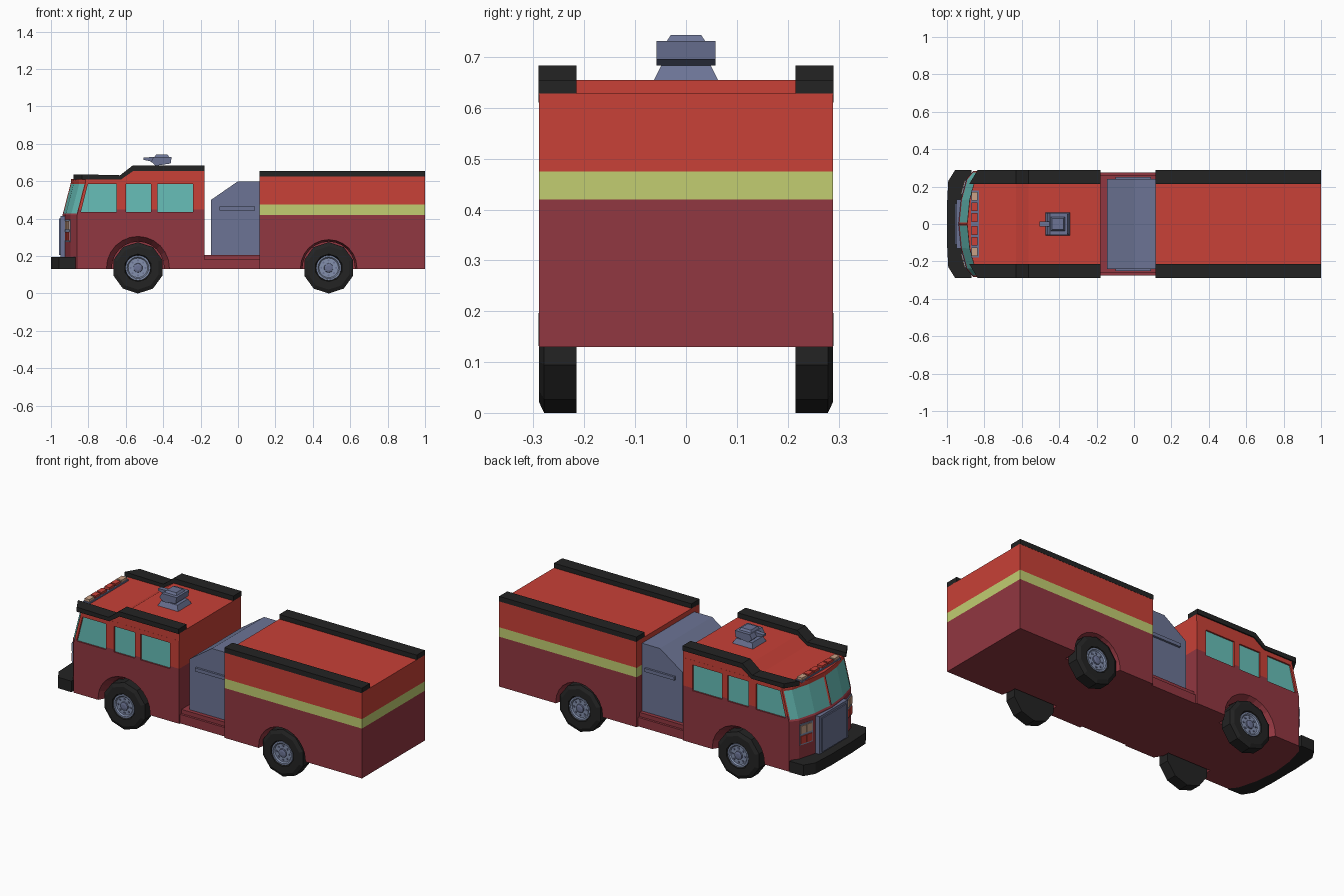
import bpy, bmesh, math
from mathutils import Vector

if "Cube" in bpy.data.objects:
    bpy.data.objects.remove(bpy.data.objects["Cube"])


def material(name, rgb):
    m = bpy.data.materials.new(name)
    m.diffuse_color = (*rgb, 1)
    m.use_nodes = True
    m.node_tree.nodes["Principled BSDF"].inputs["Base Color"].default_value = m.diffuse_color
    return m


RED = material("bright_red", (0.58, 0.052, 0.038))
DARK = material("dark_red", (0.285, 0.038, 0.052))
LIME = material("lime_stripe", (0.54, 0.61, 0.165))
GREY = material("blue_grey", (0.15, 0.175, 0.30))
STEEL = material("light_steel", (0.23, 0.28, 0.42))
BLACK = material("black_trim", (0.017, 0.017, 0.017))
GLASS = material("teal_glass", (0.135, 0.52, 0.48))
AMBER = material("pale_amber", (0.60, 0.36, 0.24))


def loft(name, rings, mat=None):
    """Skin a closed solid through matching rings of points."""
    bm = bmesh.new()
    rows = [[bm.verts.new(p) for p in ring] for ring in rings]
    n = len(rows[0])
    for a, b in zip(rows, rows[1:]):
        for i in range(n):
            bm.faces.new((a[i], a[(i + 1) % n], b[(i + 1) % n], b[i]))
    bm.faces.new(rows[0])
    bm.faces.new(rows[-1])
    bmesh.ops.recalc_face_normals(bm, faces=bm.faces)
    me = bpy.data.meshes.new(name)
    bm.to_mesh(me)
    bm.free()
    ob = bpy.data.objects.new(name, me)
    bpy.context.collection.objects.link(ob)
    if mat:
        me.materials.append(mat)
    return ob


def extrude(name, pts, axis, a, b, mat=None):
    """Extrude a 2D profile along an axis from a to b."""
    place = {"x": lambda p, t: (t, p[0], p[1]),
             "y": lambda p, t: (p[0], t, p[1]),
             "z": lambda p, t: (p[0], p[1], t)}[axis]
    return loft(name, [[place(p, t) for p in pts] for t in (a, b)], mat)


def rect(x0, x1, y0, y1):
    return [(x0, y0), (x1, y0), (x1, y1), (x0, y1)]


def box(name, x0, x1, y0, y1, z0, z1, mat):
    return extrude(name, rect(x0, x1, y0, y1), "z", z0, z1, mat)


def lathe(name, cx, cz, prof, n, mat=None):
    """Rings around a y axis; prof is (radius, y)."""
    ang = [math.pi / 2 + 2 * math.pi * i / n for i in range(n)]
    return loft(name, [[(cx + r * math.cos(a), y, cz + r * math.sin(a)) for a in ang]
                       for r, y in prof], mat)


def cut(ob, cutters):
    for c in cutters:
        m = ob.modifiers.new("cut", "BOOLEAN")
        m.object, m.operation, m.solver = c, "DIFFERENCE", "EXACT"
    bpy.context.view_layer.update()
    me = bpy.data.meshes.new_from_object(ob.evaluated_get(bpy.context.evaluated_depsgraph_get()))
    ob.modifiers.clear()
    ob.data = me
    for c in cutters:
        bpy.data.objects.remove(c)
    me.materials.clear()


def arch(x, r, s):
    return lathe("arch_cutter", x, 0.137,
                 [(r + 0.006, s * 0.30), (0.14, s * 0.235), (0.14, s * 0.2)], 24)


FRONT_X, REAR_X, WZ = -0.535, 0.485, 0.137

# Cab: faceted nose, leaning back from the windshield base upward
half = [(-0.86, 0.283), (-0.895, 0.24), (-0.925, 0.13)]
nose = half + [(-0.938, 0)] + [(x, -y) for x, y in reversed(half)]
levels = [(0.13, 0), (0.42, 0), (0.45, 0.0077), (0.595, 0.045), (0.612, 0.046)]
cab = loft("cab", [[(x + d, y, z) for x, y in nose] + [(-0.18, -0.283, z), (-0.18, 0.283, z)]
                   for z, d in levels])
windows = [[(-0.84, 0.435), (-0.65, 0.435), (-0.65, 0.585), (-0.803, 0.585)],
           rect(-0.60, -0.465, 0.435, 0.585), rect(-0.43, -0.24, 0.435, 0.585)]
cutters = []
for s in (1, -1):
    cutters.append(arch(FRONT_X, 0.172, s))
    cutters += [extrude("window_cutter", w, "y", s * 0.274, s * 0.30) for w in windows]
cut(cab, cutters)

# Cab colours by height; window floors and the inset two-piece windshield are glass
for m in (DARK, RED, GLASS):
    cab.data.materials.append(m)
bm = bmesh.new()
bm.from_mesh(cab.data)
for f in bm.faces:
    c = f.calc_center_median()
    f.material_index = 0 if c.z < 0.45 else 1
    if c.z > 0.43 and abs(f.normal.y) > 0.9 and abs(c.y) < 0.28 and c.x > -0.85:
        f.material_index = 2
for s in (1, -1):
    pane = []
    for f in bm.faces:
        c = f.calc_center_median()
        if f.normal.x < -0.2 and 0.42 < c.z < 0.595 and c.y * s > 0:
            pane.append(f)
    bmesh.ops.inset_region(bm, faces=pane, thickness=0.009, depth=-0.003, use_even_offset=True)
    for f in pane:
        f.material_index = 2
bm.to_mesh(cab.data)
bm.free()

# Raised rear roof and stepped roof rails
extrude("cab_roof", [(-0.63, 0.60), (-0.63, 0.612), (-0.565, 0.655), (-0.18, 0.655),
                     (-0.18, 0.60)], "y", -0.2825, 0.2825, RED)
rail = [(-0.88, 0.637), (-0.63, 0.632), (-0.565, 0.683), (-0.18, 0.683),
        (-0.18, 0.655), (-0.56, 0.655), (-0.625, 0.61), (-0.88, 0.61)]
for s in (1, -1):
    r = extrude("cab_roof_rail", rail, "y", s * 0.215, s * 0.29, BLACK)
    for v in r.data.vertices:
        if v.co.x < -0.8:
            v.co.x += (abs(v.co.y) - 0.215) * 0.6

# Bumper
b = [(-0.87, 0.29), (-0.957, 0.288), (-0.993, 0.23), (-1.0, 0.1)]
extrude("bumper", b + [(x, -y) for x, y in reversed(b)], "z", 0.132, 0.196, BLACK)

# Grille: frame with a raised panel
box("grille_frame", -0.95, -0.90, -0.13, 0.13, 0.19, 0.415, GREY)
box("grille_panel", -0.957, -0.94, -0.11, 0.11, 0.205, 0.40, GREY)

# Headlight clusters on the angled nose faces
p, q = Vector((-0.925, 0.13)), Vector((-0.895, 0.24))
out = Vector((-(q - p).y, (q - p).x)).normalized()


def nose_plate(name, t0, t1, d, z0, z1, mat, s):
    a, c = p.lerp(q, t0), p.lerp(q, t1)
    pts = [a - out * 0.01, c - out * 0.01, c + out * d, a + out * d]
    extrude(name, [(v.x, v.y * s) for v in pts], "z", z0, z1, mat)


for s in (1, -1):
    nose_plate("headlight_frame", 0.2, 0.98, 0.005, 0.275, 0.395, STEEL, s)
    for t in (0.25, 0.61):
        nose_plate("headlight", t, t + 0.32, 0.009, 0.342, 0.387, AMBER, s)
        nose_plate("signal_light", t, t + 0.32, 0.009, 0.283, 0.328, RED, s)

# Light bar over the windshield
box("light_bar_base", -0.872, -0.83, -0.178, 0.178, 0.608, 0.62, GREY)
for s in (1, -1):
    for y0, y1, m in ((0.125, 0.172, AMBER), (0.07, 0.115, RED), (0.012, 0.06, RED)):
        box("light_bar_lamp", -0.868, -0.836, s * y0, s * y1, 0.615, 0.634, m)

# Water cannon on the roof


def frustum(name, x0, x1, w, z0, inset, z1, mat):
    loft(name, [[(x, y, z0) for x, y in rect(x0, x1, -w, w)],
                [(x, y, z1) for x, y in rect(x0 + inset, x1 - inset, -w + inset, w - inset)]], mat)


frustum("cannon_base", -0.476, -0.34, 0.065, 0.65, 0.016, 0.683, GREY)
extrude("cannon_body", [(-0.465, 0.705), (-0.44, 0.683), (-0.36, 0.695), (-0.355, 0.731),
                        (-0.45, 0.731)], "y", -0.058, 0.058, GREY)
frustum("cannon_cap", -0.45, -0.365, 0.042, 0.725, 0.012, 0.743, GREY)
extrude("cannon_nozzle", [(-0.505, 0.715), (-0.44, 0.70), (-0.44, 0.73), (-0.505, 0.727)],
        "y", -0.013, 0.013, GREY)

# Pump section on its step
box("pump_step", -0.19, 0.125, -0.275, 0.275, 0.13, 0.182, DARK)
box("pump_plinth", -0.19, 0.125, -0.262, 0.262, 0.18, 0.206, DARK)
extrude("pump_panel", [(-0.145, 0.2), (-0.145, 0.5), (0, 0.6), (0.12, 0.6), (0.12, 0.2)],
        "y", -0.24, 0.24, GREY)
for s in (1, -1):
    box("pump_handle", -0.10, 0.09, s * 0.235, s * 0.252, 0.445, 0.465, GREY)

# Rear body, striped by height
body = loft("rear_body", [[(x, y, z) for x, y in rect(0.115, 1.0, -0.289, 0.289)]
                          for z in (0.13, 0.42, 0.475, 0.628)])
cut(body, [arch(REAR_X, 0.147, s) for s in (1, -1)])
for m in (DARK, LIME, RED):
    body.data.materials.append(m)
for f in body.data.polygons:
    z = f.center.z
    f.material_index = 0 if z < 0.42 else 1 if z < 0.475 else 2
for s in (1, -1):
    box("body_roof_rail", 0.115, 1.0, s * 0.215, s * 0.29, 0.626, 0.655, BLACK)

# Wheels: ten-sided tyres, dished rims, hub caps and bolts
for x in (FRONT_X, REAR_X):
    for s in (1, -1):
        lathe("tyre", x, WZ, [(0.137, s * 0.215), (0.137, s * 0.279), (0.116, s * 0.289),
                              (0.074, s * 0.289), (0.068, s * 0.276)], 10, BLACK)
        lathe("rim", x, WZ, [(0.067, s * 0.27), (0.067, s * 0.286), (0.058, s * 0.286),
                             (0.052, s * 0.279)], 20, STEEL)
        lathe("hub_cap", x, WZ, [(0.026, s * 0.275), (0.024, s * 0.286), (0.012, s * 0.289)],
              10, GREY)
        for i in range(8):
            a = math.tau * i / 8
            lathe("wheel_bolt", x + 0.04 * math.cos(a), WZ + 0.04 * math.sin(a),
                  [(0.006, s * 0.275), (0.006, s * 0.284)], 6, GREY)
